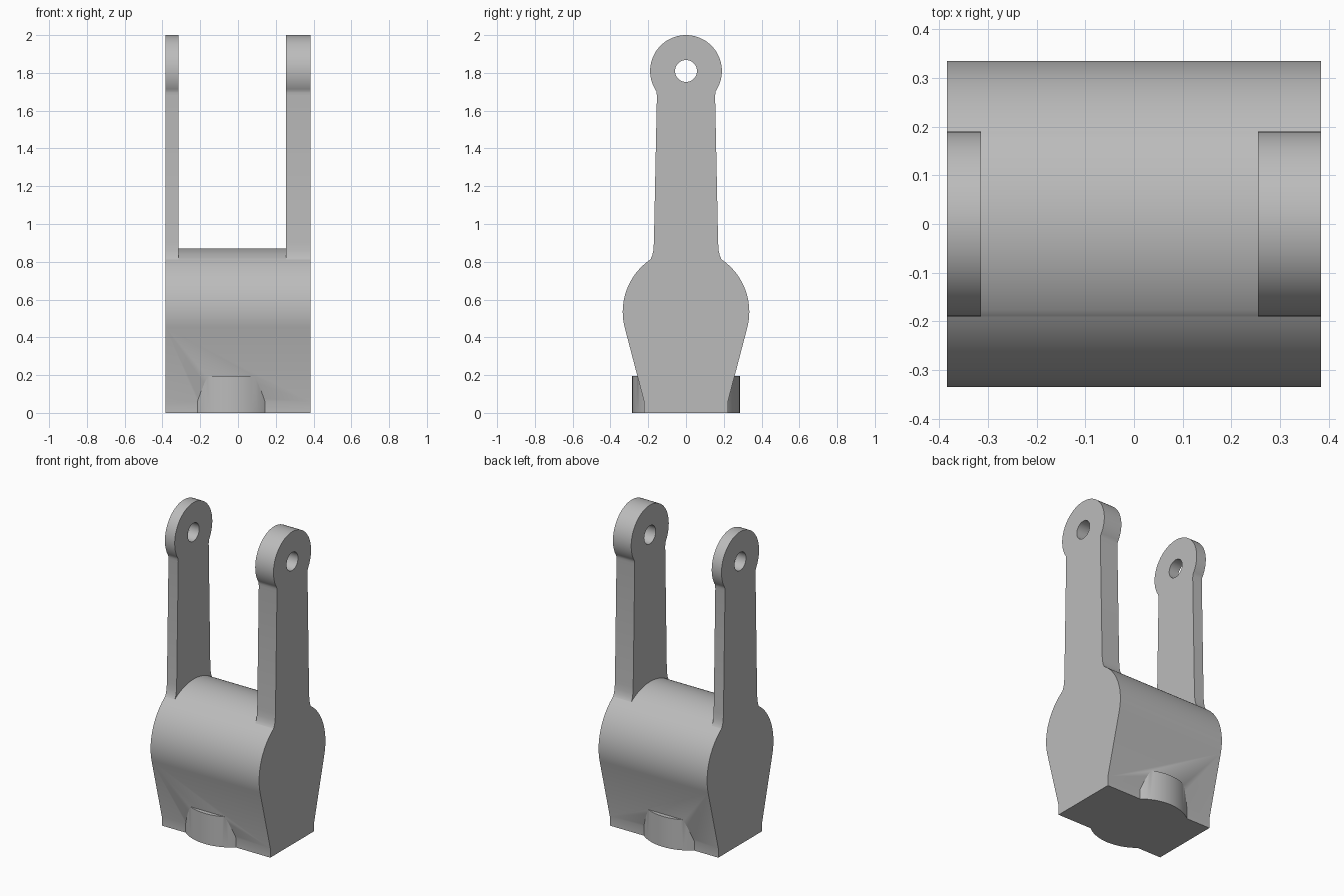
import bpy, bmesh
from math import sin, cos, radians

if "Cube" in bpy.data.objects:
    bpy.data.objects.remove(bpy.data.objects["Cube"])

LEFT, RIGHT = 0.384, -0.384          # outer faces
ARM_LEFT, ARM_RIGHT = 0.255, -0.315  # inner faces of the thick and thin arm
HUB_Z, HUB_R = 0.535, 0.335
EYE_Z, EYE_R = 1.81, 0.19

metal = bpy.data.materials.new("grey metal")
metal.use_nodes = True
grey = (0.5, 0.5, 0.5, 1)
metal.diffuse_color = grey
metal.node_tree.nodes["Principled BSDF"].inputs["Base Color"].default_value = grey


def arc(z, r, a, b, n):
    """Points (y, z) on a circle about y = 0, from angle a to b in degrees."""
    angles = [radians(a + (b - a) * i / n) for i in range(n + 1)]
    return [(r * cos(t), z + r * sin(t)) for t in angles]


def extrude(name, half, x0, x1):
    """Mirror a half outline (y >= 0, upwards) and extrude it along x."""
    outline = half + [(-y, z) for y, z in reversed(half) if y > 1e-5]
    bm = bmesh.new()
    face = bm.faces.new([bm.verts.new((x0, y, z)) for y, z in outline])
    ext = bmesh.ops.extrude_face_region(bm, geom=[face])["geom"]
    bmesh.ops.translate(bm, vec=(x1 - x0, 0, 0),
                        verts=[v for v in ext if isinstance(v, bmesh.types.BMVert)])
    bmesh.ops.recalc_face_normals(bm, faces=bm.faces)
    mesh = bpy.data.meshes.new(name)
    bm.to_mesh(mesh)
    bm.free()
    mesh.materials.append(metal)
    ob = bpy.data.objects.new(name, mesh)
    bpy.context.collection.objects.link(ob)
    return ob


def combine(target, other, operation):
    """Apply a boolean and remove the operand."""
    mod = target.modifiers.new(operation, "BOOLEAN")
    mod.object, mod.operation, mod.solver = other, operation, "EXACT"
    bpy.ops.object.select_all(action="DESELECT")
    bpy.context.view_layer.objects.active = target
    target.select_set(True)
    bpy.ops.object.modifier_apply(modifier=mod.name)
    bpy.data.objects.remove(other)


# Rounded body tapering to a narrow foot
body_half = [(0.222, 0), (0.222, 0.06)] + arc(HUB_Z, HUB_R, -14, 90, 36)
clevis = extrude("clevis_bracket", body_half, RIGHT, LEFT)

# Two upright arms with round eyes, flared where they leave the body
flare = [(0.15, 0.6), (0.203, 0.795), (0.188, 0.813), (0.179, 0.832),
         (0.173, 0.86), (0.17, 0.9), (0.154, 1.68), (0.156, 1.695)]
arm_half = flare + arc(EYE_Z, EYE_R, -34, 90, 32)
for name, x0, x1 in (("left_arm", ARM_LEFT, LEFT), ("right_arm", RIGHT, ARM_RIGHT)):
    combine(clevis, extrude(name, arm_half, x0, x1), "UNION")

# Round boss showing through the front and back of the foot
bpy.ops.mesh.primitive_cylinder_add(vertices=96, radius=0.285, depth=0.195,
                                    location=(-0.036, 0, 0.0975))
boss = bpy.context.object
boss.data.materials.append(metal)
combine(clevis, boss, "UNION")

# Pin hole through both eyes
pin = extrude("pin_cutter", arc(EYE_Z, 0.058, -90, 90, 24), -0.5, 0.5)
combine(clevis, pin, "DIFFERENCE")

bpy.ops.object.select_all(action="DESELECT")
clevis.select_set(True)
bpy.context.view_layer.objects.active = clevis
bpy.ops.object.shade_smooth_by_angle(angle=radians(30))
